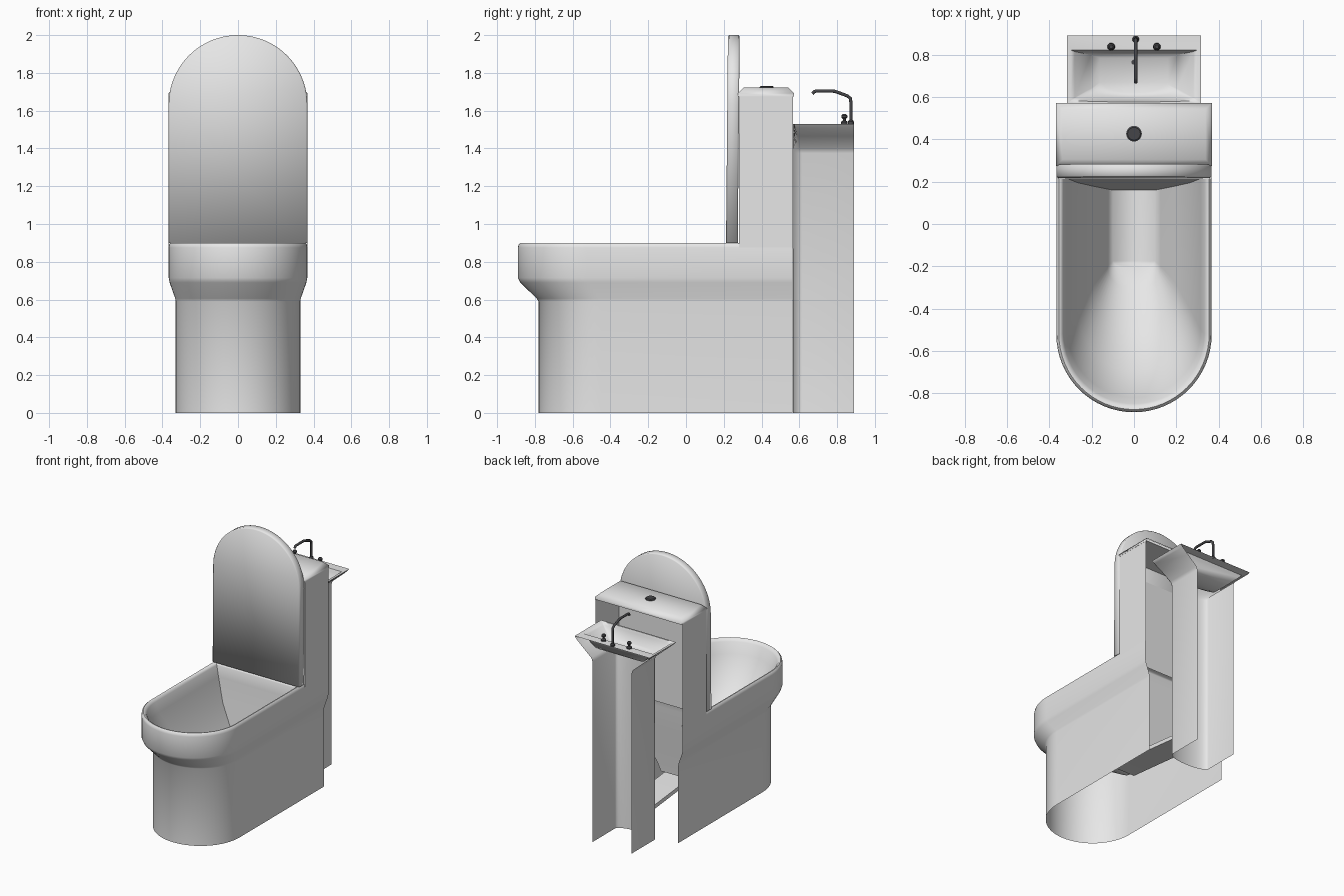
import bpy, bmesh, math
from mathutils import Vector

if "Cube" in bpy.data.objects:
    bpy.data.objects.remove(bpy.data.objects["Cube"])


def material(name, c):
    m = bpy.data.materials.new(name)
    m.diffuse_color = (*c, 1)
    m.use_nodes = True
    m.node_tree.nodes["Principled BSDF"].inputs["Base Color"].default_value = m.diffuse_color
    return m


WHITE = material("white ceramic", (0.8, 0.8, 0.8))
DARK = material("dark metal", (0.06, 0.06, 0.065))


def finish(name, bm, mat, angle=35):
    me = bpy.data.meshes.new(name)
    bm.to_mesh(me)
    bm.free()
    ob = bpy.data.objects.new(name, me)
    bpy.context.collection.objects.link(ob)
    me.materials.append(mat)
    bpy.ops.object.select_all(action='DESELECT')
    ob.select_set(True)
    bpy.context.view_layer.objects.active = ob
    bpy.ops.object.shade_smooth_by_angle(angle=math.radians(angle))
    return ob


def u_shape(hw, front, back, depth, z, n=32):
    """U outline: straight sides, elliptical end towards -y."""
    yc = front + depth
    pts = [(hw, back, z)]
    for i in range(n + 1):
        a = math.pi * i / n
        pts.append((hw * math.cos(a), yc - depth * math.sin(a), z))
    pts.append((-hw, back, z))
    return pts


def loft(name, rows, closed=False, cap=False, mat=WHITE, angle=35):
    bm = bmesh.new()
    rings = [[bm.verts.new(p) for p in r] for r in rows]
    for a, b in zip(rings, rings[1:]):
        n = len(a)
        for i in range(n if closed else n - 1):
            j = (i + 1) % n
            bm.faces.new((a[i], b[i], b[j], a[j]))
    if cap:
        bm.faces.new(rings[-1][::-1])
    return finish(name, bm, mat, angle)


def box(name, lo, hi, bevel=0.0, mat=WHITE, angle=35):
    bm = bmesh.new()
    bmesh.ops.create_cube(bm, size=1)
    for v in bm.verts:
        v.co = Vector([l + (c + 0.5) * (h - l) for c, l, h in zip(v.co, lo, hi)])
    if bevel:
        edges = [e for e in bm.edges if all(v.co.z > hi[2] - 1e-4 for v in e.verts)]
        bmesh.ops.bevel(bm, geom=edges, offset=bevel, segments=1, affect='EDGES', profile=0.5)
    return finish(name, bm, mat, angle)


def lathe(name, profile, at, n=20, mat=DARK):
    """Round part from (radius, height) pairs, capped on top."""
    rows = [[(at[0] + r * math.cos(-2 * math.pi * i / n),
              at[1] + r * math.sin(-2 * math.pi * i / n), at[2] + h) for i in range(n)]
            for r, h in profile]
    return loft(name, rows, closed=True, cap=True, mat=mat)


# toilet skirt, open at the back
skirt = [(.33, -.78, .33, 0), (.33, -.78, .33, .59), (.332, -.79, .335, .605),
         (.362, -.877, .36, .69), (.367, -.89, .367, .715), (.367, -.89, .367, .875),
         (.364, -.886, .364, .892), (.355, -.877, .355, .9)]
loft("toilet_skirt", [u_shape(w, f, .565, d, z) for w, f, d, z in skirt], angle=80)

# rim and bowl interior
bowl = [(.355, -.877, .28, .355, .9), (.345, -.867, .228, .345, .898), (.333, -.85, .22, .333, .88),
        (.315, -.82, .215, .32, .8), (.265, -.70, .195, .30, .62),
        (.19, -.52, .178, .25, .46), (.125, -.31, .165, .11, .34), (.1, -.21, .16, .035, .28)]
loft("bowl", [u_shape(w, f, d, k, z) for w, f, d, k, z in bowl], closed=True, cap=True, angle=75)

# waste channel sloping down to the back
loft("waste_channel", [[(-.1, y, z), (.1, y, z), (.1, y, z - .03), (-.1, y, z - .03)]
                       for y, z in ((-.12, .278), (.16, .25), (.54, .21))], closed=True)

# tank walls, open at the back and bottom
tank = [[(.367, .567, z), (.367, .28, z), (-.367, .28, z), (-.367, .567, z)] for z in (.87, 1.68)]
loft("tank", tank)
box("tank_cover", (-.368, .275, 1.675), (.368, .573, 1.722), bevel=.03, angle=60)
lathe("flush_button", [(.037, -.005), (.037, .004), (.03, .009)], (0, .427, 1.722), 28)

# raised seat cover: arched slab leaning slightly back
bm = bmesh.new()
arch = [(-.367, .9)] + [(-.367 * math.cos(math.pi * i / 40), 1.633 + .367 * math.sin(math.pi * i / 40))
                        for i in range(41)] + [(.367, .9)]
face = bm.faces.new([bm.verts.new((x, .274, z)) for x, z in arch])
ext = bmesh.ops.extrude_face_region(bm, geom=[face])
for v in ext['geom']:
    if isinstance(v, bmesh.types.BMVert):
        v.co.y = .212
bmesh.ops.recalc_face_normals(bm, faces=bm.faces)
edges = [e for e in bm.edges if abs(e.verts[0].co.y - e.verts[1].co.y) < 1e-5
         and max(v.co.z for v in e.verts) > .91]
bmesh.ops.bevel(bm, geom=edges, offset=.007, segments=1, affect='EDGES', profile=0.5)
for v in bm.verts:
    v.co.y += .010 * (v.co.z - .9) / 1.1
finish("seat_cover", bm, WHITE, 100)

# basin pedestal flaring into the basin, open at the back
pedestal = [(.165, .567, .05, 0), (.165, .567, .05, 1.375), (.175, .567, .045, 1.40),
            (.25, .567, .03, 1.465), (.3, .567, .012, 1.51), (.316, .567, .006, 1.53)]
loft("basin_pedestal", [u_shape(w, f, .89, d, z, 16) for w, f, d, z in pedestal], angle=60)

# basin rim with rear tap deck, and hollow
basin = [(.316, .567, .89, .006, 1.53), (.298, .577, .822, .01, 1.53),
         (.28, .583, .815, .015, 1.51), (.205, .60, .80, .04, 1.44), (.16, .62, .785, .05, 1.425)]
loft("basin", [u_shape(w, f, b, d, z, 16) for w, f, b, d, z in basin], closed=True, cap=True, angle=60)
lathe("drain", [(.012, 0), (.012, .004)], (0, .765, 1.425), 14)

# tap spout
cu = bpy.data.curves.new("tap_spout", 'CURVE')
cu.dimensions = '3D'
cu.bevel_depth = .009
cu.bevel_resolution = 3
cu.use_fill_caps = True
path = [(.873, 1.53), (.873, 1.645), (.87, 1.665), (.855, 1.678), (.79, 1.702),
        (.775, 1.704), (.69, 1.704), (.68, 1.701), (.67, 1.69)]
sp = cu.splines.new('POLY')
sp.points.add(len(path) - 1)
for p, (y, z) in zip(sp.points, path):
    p.co = (.008, y, z, 1)
spout = bpy.data.objects.new("tap_spout", cu)
bpy.context.collection.objects.link(spout)
cu.materials.append(DARK)
lathe("tap_base", [(.016, 0), (.016, .012), (.01, .02)], (.008, .873, 1.53), 16)

# tap knobs
for side, name in ((-1, "left_knob"), (1, "right_knob")):
    lathe(name, [(.018, 0), (.018, .01), (.008, .018), (.008, .026), (.016, .034), (.016, .044), (.009, .052)],
          (side * .108, .838, 1.53), 16)
